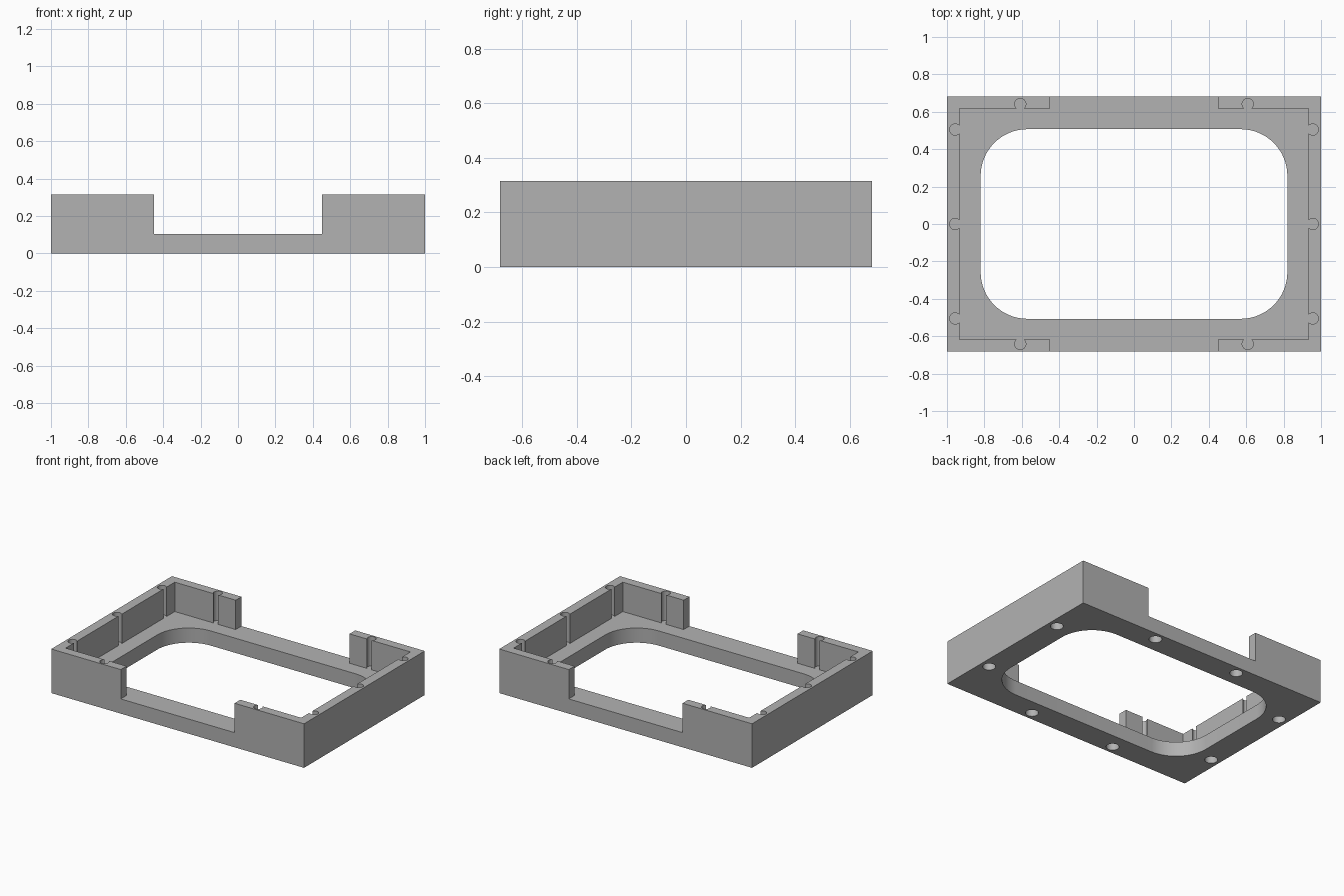
import bpy, bmesh
from math import sin, cos, pi, asin, radians
from mathutils import Vector

default = bpy.data.objects.get("Cube")
if default:
    bpy.data.objects.remove(default, do_unlink=True)

HALF_X, HALF_Y, HEIGHT, FLOOR = 1.0, 0.682, 0.315, 0.105
IN_X, IN_Y = 0.932, 0.617          # inner wall planes
SLOT_R, SLOT_IN = 0.03, 0.024      # keyhole slot radius and depth of its centre

grey = bpy.data.materials.new("plain grey")
grey.use_nodes = True
colour = (0.448, 0.448, 0.448, 1)
grey.diffuse_color = colour
grey.node_tree.nodes["Principled BSDF"].inputs["Base Color"].default_value = colour


def prism(name, outline, bottom, top):
    """Solid extruded upward from a flat outline."""
    bm = bmesh.new()
    face = bm.faces.new([bm.verts.new((x, y, bottom)) for x, y in outline])
    new = bmesh.ops.extrude_face_region(bm, geom=[face])["geom"]
    verts = [v for v in new if isinstance(v, bmesh.types.BMVert)]
    bmesh.ops.translate(bm, verts=verts, vec=(0, 0, top - bottom))
    bmesh.ops.recalc_face_normals(bm, faces=bm.faces)
    mesh = bpy.data.meshes.new(name)
    bm.to_mesh(mesh)
    bm.free()
    obj = bpy.data.objects.new(name, mesh)
    bpy.context.collection.objects.link(obj)
    return obj


def arc(cx, cy, r, start, end, steps):
    return [(cx + r * cos(start + (end - start) * i / steps),
             cy + r * sin(start + (end - start) * i / steps)) for i in range(steps + 1)]


def slot(wall_point, outward):
    """Keyhole arc, run counter-clockwise, bulging outward from the wall."""
    centre = Vector(wall_point) + SLOT_IN * Vector(outward)
    middle = Vector(outward).angle_signed(Vector((1, 0)))
    sweep = pi / 2 + asin(SLOT_IN / SLOT_R)
    return arc(centre.x, centre.y, SLOT_R, middle - sweep, middle + sweep, 24)


def cut(target, cutter):
    mod = target.modifiers.new("cut", 'BOOLEAN')
    mod.operation = 'DIFFERENCE'
    mod.solver = 'EXACT'
    mod.object = cutter
    bpy.context.view_layer.objects.active = target
    bpy.ops.object.modifier_apply(modifier=mod.name)
    bpy.data.objects.remove(cutter, do_unlink=True)


# Solid block
frame = prism("slotted_frame", [(-HALF_X, -HALF_Y), (HALF_X, -HALF_Y),
                                (HALF_X, HALF_Y), (-HALF_X, HALF_Y)], 0, HEIGHT)

# Upper cavity, with side slots and wide notches in the front and back walls
quarter = slot((IN_X, 0.505), (1, 0)) + [(IN_X, IN_Y)]
quarter += slot((0.608, IN_Y), (0, 1)) + [(0.45, IN_Y), (0.45, 0.8)]
back = quarter + [(-x, y) for x, y in reversed(quarter)]
front = [(-x, -y) for x, y in back]
cavity = back + slot((-IN_X, 0), (-1, 0)) + front + slot((IN_X, 0), (1, 0))
cut(frame, prism("cavity_cutter", cavity, FLOOR, 0.5))

# Rounded opening through the floor
opening = []
for i, (sx, sy) in enumerate([(1, 1), (-1, 1), (-1, -1), (1, -1)]):
    opening += arc(sx * 0.57, sy * 0.257, 0.25, i * pi / 2, (i + 1) * pi / 2, 16)
cut(frame, prism("opening_cutter", opening, -0.1, 0.5))

# Blind round holes in the underside
for hx, hy in [(0.34, 0.62), (0.935, 0.34)]:
    for sx in (1, -1):
        for sy in (1, -1):
            ring = arc(sx * hx, sy * hy, 0.042, 0, 2 * pi, 32)[:-1]
            cut(frame, prism("hole_cutter", ring, -0.1, 0.065))

# Finish
frame.data.materials.clear()
frame.data.materials.append(grey)
bpy.ops.object.select_all(action='DESELECT')
frame.select_set(True)
bpy.context.view_layer.objects.active = frame
bpy.ops.object.shade_smooth_by_angle(angle=radians(30))
